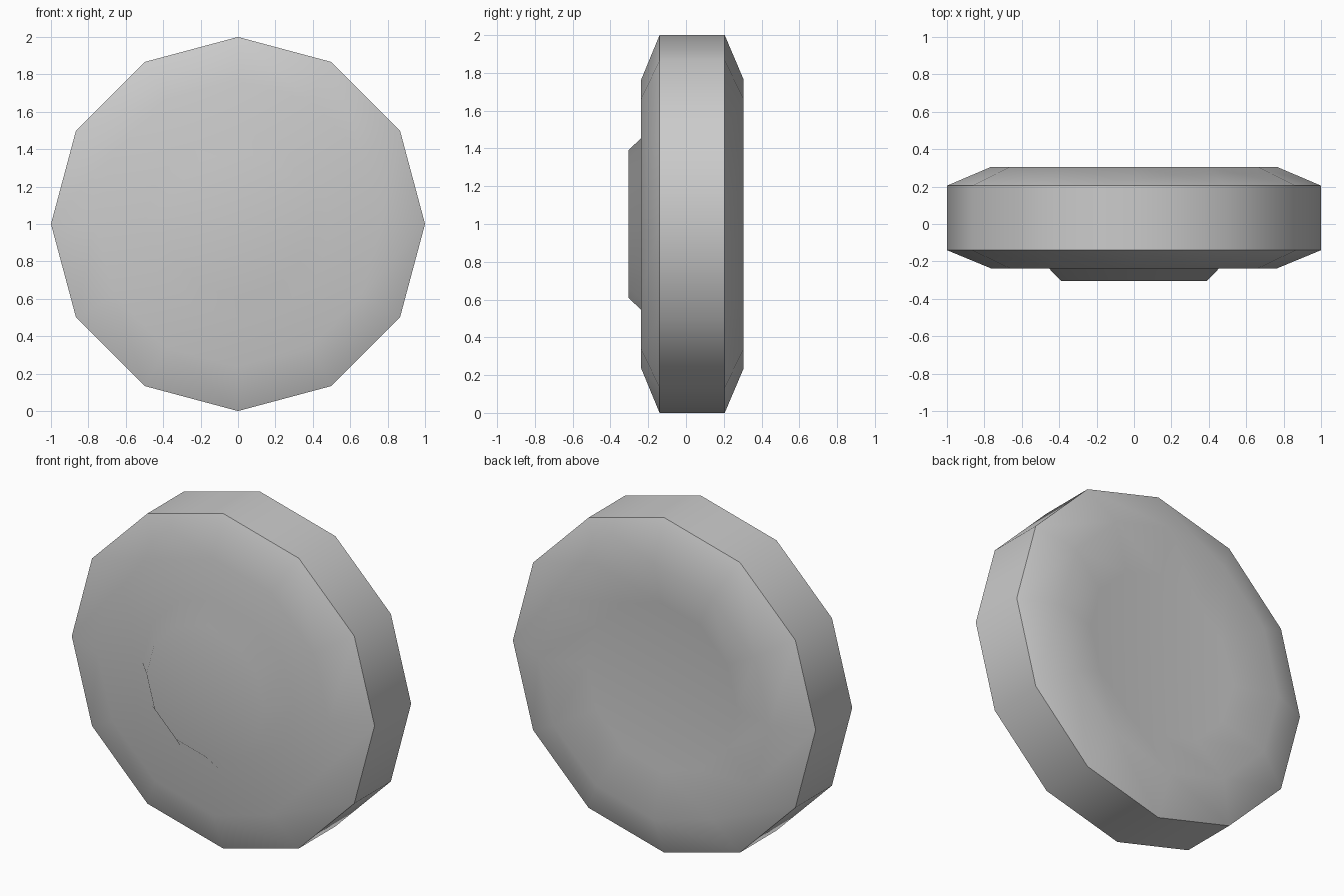
import bpy, bmesh, math

if "Cube" in bpy.data.objects:
    bpy.data.objects.remove(bpy.data.objects["Cube"])

SIDES = 12
# Wheel profile as (radius, y), from the front hub cap to the rear dish
PROFILE = [
    (0.39, -0.305), (0.50, -0.19),                 # hub cap
    (0.765, -0.237), (1.0, -0.14),                 # front sidewall
    (1.0, 0.205), (0.765, 0.305),                  # tread and rear sidewall
    (0.50, 0.23),                                  # shallow rear dish
]


def lathe(name, profile, sides, z):
    bm = bmesh.new()
    rings = [[bm.verts.new((r * math.cos(i * math.tau / sides), y,
                            z + r * math.sin(i * math.tau / sides)))
              for i in range(sides)] for r, y in profile]
    for a, b in zip(rings, rings[1:]):
        for i in range(sides):
            j = (i + 1) % sides
            bm.faces.new((a[i], a[j], b[j], b[i]))
    bm.faces.new(rings[0])
    bm.faces.new(rings[-1])
    bmesh.ops.recalc_face_normals(bm, faces=bm.faces)
    mesh = bpy.data.meshes.new(name)
    bm.to_mesh(mesh)
    bm.free()
    obj = bpy.data.objects.new(name, mesh)
    bpy.context.collection.objects.link(obj)
    mesh.shade_smooth()
    # Crisp edges where the tread meets the sidewalls
    for e in mesh.edges:
        ends = [mesh.vertices[k].co for k in e.vertices]
        on_rim = all(math.hypot(p.x, p.z - z) > 0.99 for p in ends)
        e.use_edge_sharp = on_rim and abs(ends[0].y - ends[1].y) < 1e-4
    # Keep the hub cap and dish floor looking flat
    weighted = obj.modifiers.new("weighted_normals", 'WEIGHTED_NORMAL')
    weighted.keep_sharp = True
    return obj


lathe("wheel", PROFILE, SIDES, 1.0)
